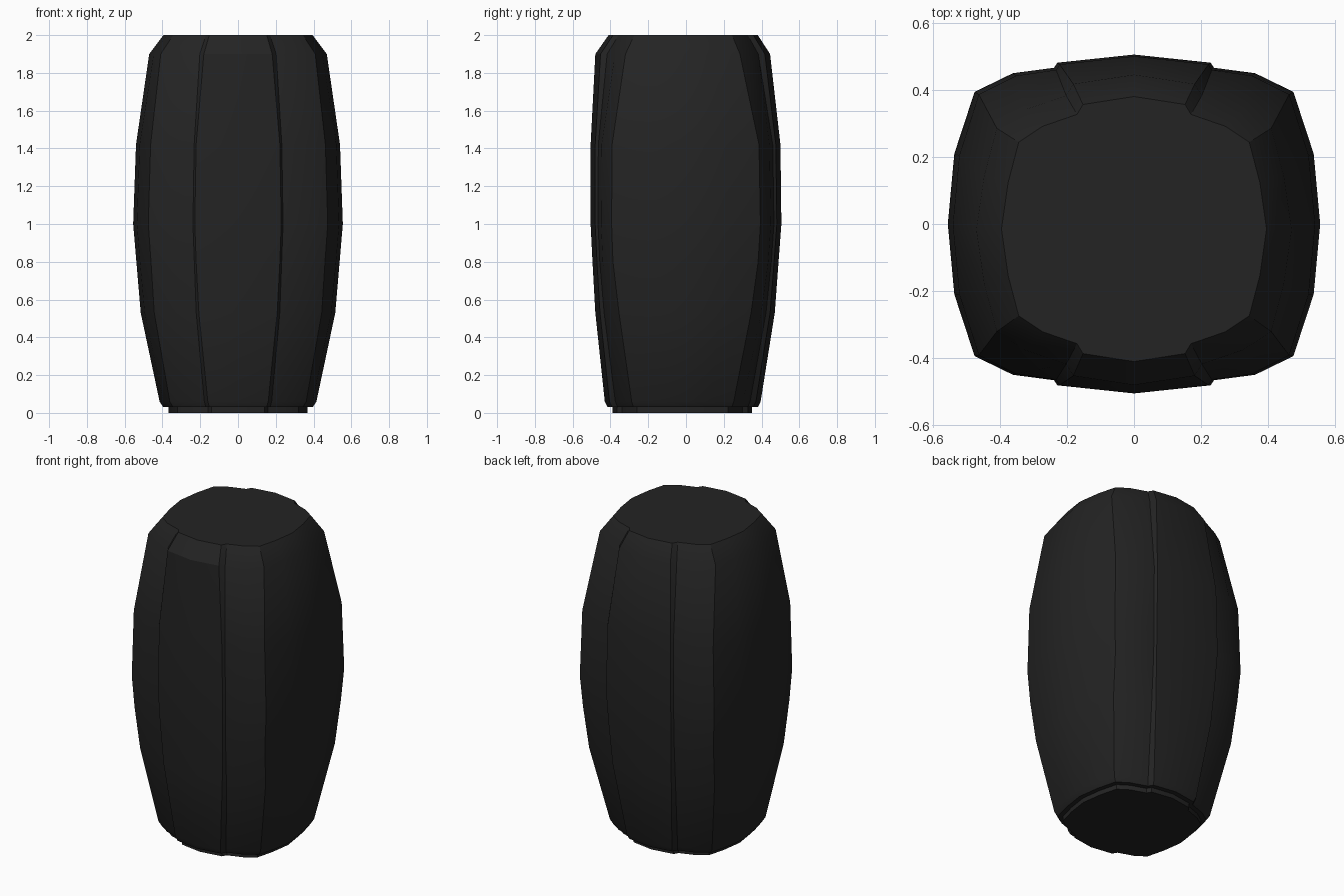
import bpy
import bmesh
import math

if "Cube" in bpy.data.objects:
    bpy.data.objects.remove(bpy.data.objects["Cube"], do_unlink=True)

black = bpy.data.materials.new("matte_black")
black.use_nodes = True
color = (0.017, 0.017, 0.017, 1)
black.diffuse_color = color
bsdf = next(n for n in black.node_tree.nodes if n.type == 'BSDF_PRINCIPLED')
bsdf.inputs["Base Color"].default_value = color
bsdf.inputs["Roughness"].default_value = 0.6

# Quarter cross-sections, side to front: fuller at the belly, rounder at the ends.
# The close pair of points is the step beside the raised centre panel.
BELLY = [(1, 0), (.965, .415), (.856, .78), (.65, .89), (.43, .922), (.412, .952), (0, 1)]
END = [(1, 0), (.95, .35), (.87, .655), (.69, .775), (.43, .865), (.385, .94), (0, 1)]


def outline(blend):
    """Full closed section made by mirroring the blended quarter."""
    q = [(a + (c - a) * blend, b + (d - b) * blend)
         for (a, b), (c, d) in zip(END, BELLY)]
    half = q + [(-x, y) for x, y in reversed(q[:-1])]
    return half + [(x, -y) for x, y in reversed(half[1:-1])]


def loft(name, rings):
    """Join rings of (z, half width, front y, back y, blend) and cap the ends."""
    bm = bmesh.new()
    loops = []
    for z, w, front, back, blend in rings:
        mid, depth = (front + back) / 2, (back - front) / 2
        loops.append([bm.verts.new((x * w, mid + y * depth, z))
                      for x, y in outline(blend)])
    n = len(loops[0])
    for low, high in zip(loops, loops[1:]):
        for i in range(n):
            j = (i + 1) % n
            bm.faces.new((low[i], low[j], high[j], high[i]))
    bm.faces.new(list(reversed(loops[0])))
    bm.faces.new(loops[-1])
    bmesh.ops.recalc_face_normals(bm, faces=bm.faces)
    mesh = bpy.data.meshes.new(name)
    bm.to_mesh(mesh)
    bm.free()
    mesh.materials.append(black)
    obj = bpy.data.objects.new(name, mesh)
    bpy.context.collection.objects.link(obj)
    bpy.ops.object.select_all(action='DESELECT')
    obj.select_set(True)
    bpy.context.view_layer.objects.active = obj
    bpy.ops.object.shade_smooth_by_angle(angle=math.radians(30))
    return obj


# Barrel-shaped body with a bevelled top rim
loft("body", [
    (0.03, .395, -.415, .38, 0),
    (0.06, .415, -.43, .395, 0),
    (0.53, .515, -.48, .47, .65),
    (0.80, .538, -.495, .49, 1),
    (1.00, .555, -.505, .505, 1),
    (1.42, .54, -.505, .50, .95),
    (1.90, .47, -.48, .445, 0),
    (2.00, .395, -.41, .38, 0),
])

# Slightly inset foot underneath
loft("base_foot", [(0, .367, -.388, .35, 0), (0.04, .367, -.388, .35, 0)])
